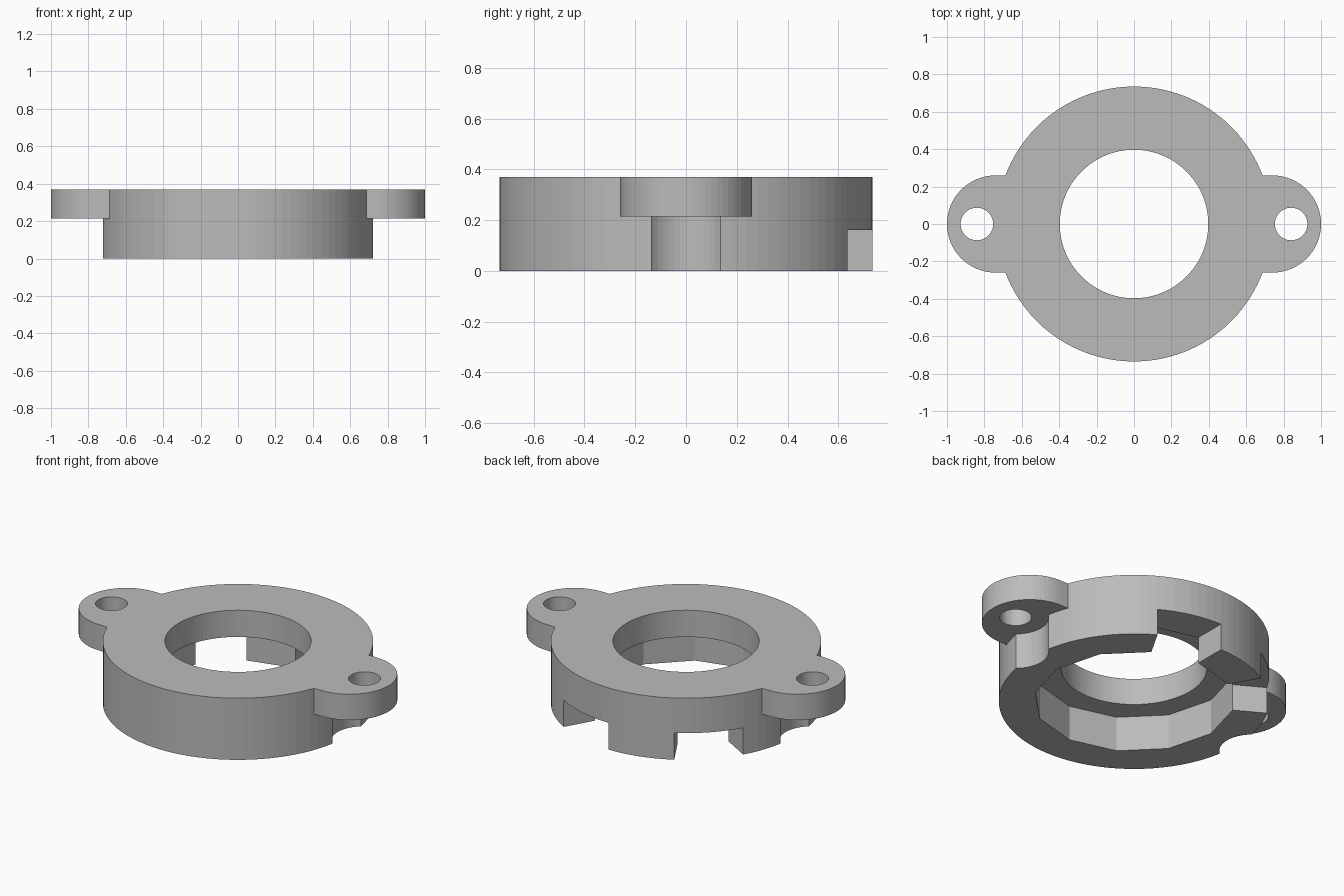
import bpy
import bmesh
from math import cos, sin, pi, radians

cube = bpy.data.objects.get("Cube")
if cube:
    bpy.data.objects.remove(cube, do_unlink=True)

HEIGHT = 0.37
BODY_R = 0.735
EAR_BASE = 0.215
EAR_X, EAR_R = 0.74, 0.26
BOLT_X = 0.84

grey = bpy.data.materials.new("plain grey")
grey.use_nodes = True
colour = (0.5, 0.5, 0.5, 1)
grey.diffuse_color = colour
grey.node_tree.nodes["Principled BSDF"].inputs["Base Color"].default_value = colour


def arc(radius, start, end, steps, cx=0.0):
    """Points along an arc about (cx, 0), both ends included."""
    angles = [radians(start + (end - start) * i / steps) for i in range(steps + 1)]
    return [(cx + radius * cos(a), radius * sin(a)) for a in angles]


def circle(radius, sides, cx=0.0):
    return arc(radius, 0, 360, sides, cx)[:-1]


def prism(name, outline, z0, z1):
    """Upright prism over a counter-clockwise outline."""
    bm = bmesh.new()
    base = bm.faces.new([bm.verts.new((x, y, z0)) for x, y in outline])
    top = bmesh.ops.extrude_face_region(bm, geom=[base])["geom"]
    for v in top:
        if isinstance(v, bmesh.types.BMVert):
            v.co.z = z1
    bmesh.ops.recalc_face_normals(bm, faces=bm.faces)
    mesh = bpy.data.meshes.new(name)
    bm.to_mesh(mesh)
    bm.free()
    mesh.materials.append(grey)
    obj = bpy.data.objects.new(name, mesh)
    bpy.context.collection.objects.link(obj)
    return obj


def combine(target, tool, operation):
    """Apply a boolean and discard the tool object."""
    mod = target.modifiers.new(operation, "BOOLEAN")
    mod.object = tool
    mod.operation = operation
    mod.solver = "EXACT"
    bpy.context.view_layer.objects.active = target
    bpy.ops.object.modifier_apply(modifier=mod.name)
    bpy.data.objects.remove(tool, do_unlink=True)


# Round body
body = prism("flanged_ring", circle(BODY_R, 96), 0, HEIGHT)

# Mounting ears, each with a screw clearance pocket below and a bolt hole
for side in (1, -1):
    pocket = prism("pocket_cutter", circle(0.18, 48, side * BOLT_X), -0.1, EAR_BASE + 0.001)
    combine(body, pocket, "DIFFERENCE")
    outline = [(0.5, -EAR_R)] + arc(EAR_R, -90, 90, 32, EAR_X) + [(0.5, EAR_R)]
    outline = [(side * x, side * y) for x, y in outline]
    combine(body, prism("ear", outline, EAR_BASE, HEIGHT), "UNION")
    bolt = prism("bolt_cutter", circle(0.087, 48, side * BOLT_X), -0.1, 0.5)
    combine(body, bolt, "DIFFERENCE")

# Twelve-sided recess underneath and round centre hole
combine(body, prism("recess_cutter", circle(0.545, 12), -0.1, 0.21), "DIFFERENCE")
combine(body, prism("centre_cutter", circle(0.397, 96), -0.2, 0.5), "DIFFERENCE")

# Two wedge notches through the back of the lower wall
for start in (60, 120):
    wedge = arc(1.0, start, start + 30, 1) + arc(0.45, start + 30, start, 1)
    combine(body, prism("notch_cutter", wedge, -0.1, 0.16), "DIFFERENCE")

# Single flat-shaded material throughout
body.data.materials.clear()
body.data.materials.append(grey)
for face in body.data.polygons:
    face.material_index = 0
    face.use_smooth = False
